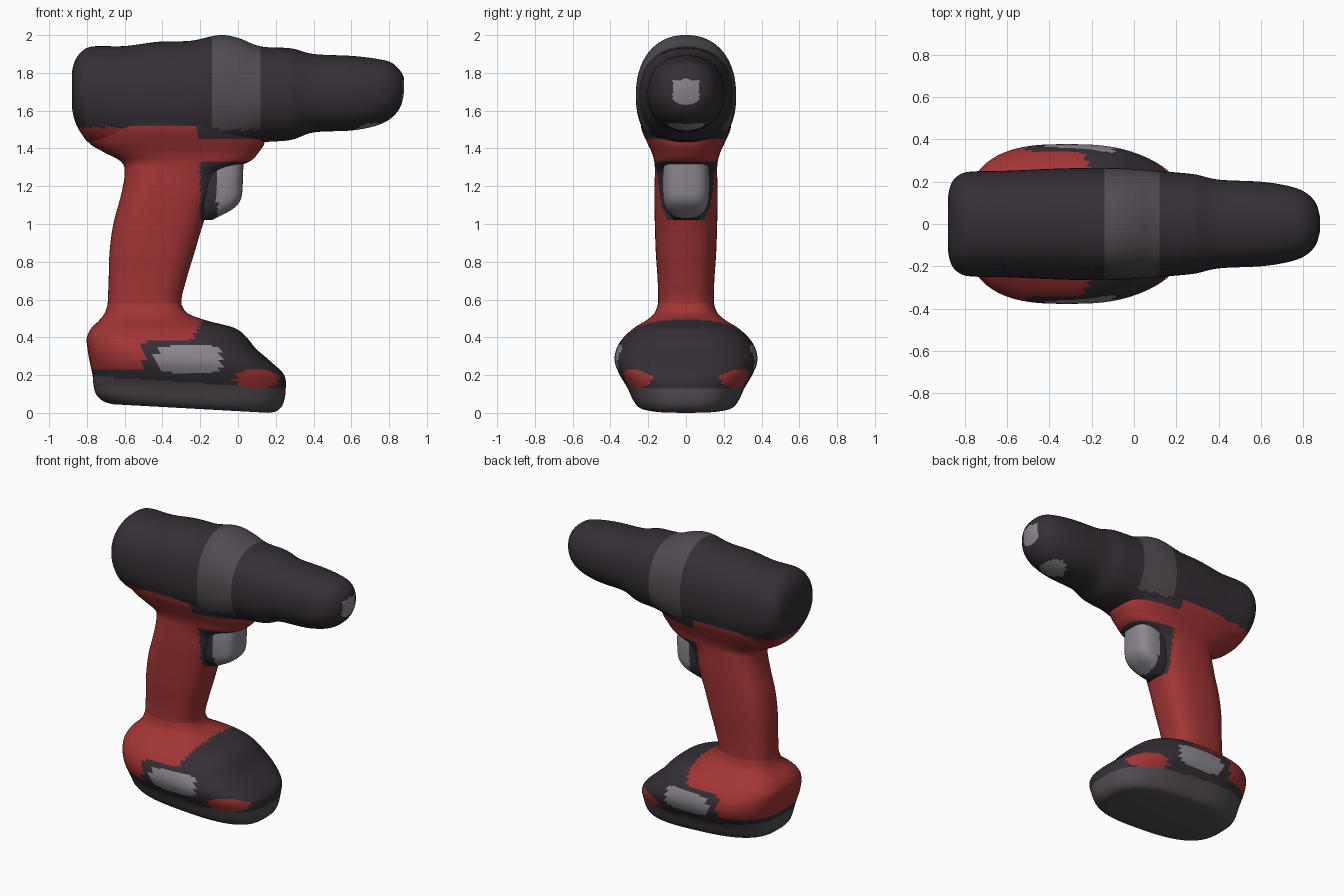
import bpy, bmesh, math

COLORS = {
    "red": (0.36, 0.035, 0.035, 1),
    "dark": (0.035, 0.028, 0.036, 1),
    "mid": (0.085, 0.072, 0.085, 1),
    "light": (0.26, 0.24, 0.27, 1),
}
NAMES = list(COLORS)
MATS = []
for n, c in COLORS.items():
    m = bpy.data.materials.new(n)
    m.diffuse_color = c
    MATS.append(m)


def smooth_path(rows, sub):
    """Catmull-Rom interpolation of section rows."""
    out = []
    for i in range(len(rows) - 1):
        p0, p1, p2 = rows[max(i - 1, 0)], rows[i], rows[i + 1]
        p3 = rows[min(i + 2, len(rows) - 1)]
        for k in range(sub):
            t = k / sub
            out.append([0.5 * (2 * b + (c - a) * t + (2 * a - 5 * b + 4 * c - d) * t * t
                               + (3 * b - a - 3 * c + d) * t ** 3)
                        for a, b, c, d in zip(p0, p1, p2, p3)])
    out.append(list(rows[-1]))
    return out


def spow(v, e):
    return math.copysign(abs(v) ** e, v)


def loft(name, axis, rows, expo, paint, sub=7, sides=80):
    """Rounded sections (position, low, high, half width, tilt) along x or z."""
    bm = bmesh.new()
    rings = []
    for pos, lo, hi, hw, tilt in smooth_path(rows, sub):
        ring = []
        for k in range(sides):
            a = 2 * math.pi * k / sides
            u = (lo + hi) / 2 + (hi - lo) / 2 * spow(math.cos(a), 2 / expo)
            y = hw * spow(math.sin(a), 2 / expo)
            co = (pos, y, u) if axis == "x" else (u, y, pos + tilt * (u - 0.17))
            ring.append(bm.verts.new(co))
        rings.append(ring)
    for a, b in zip(rings, rings[1:]):
        for k in range(sides):
            j = (k + 1) % sides
            bm.faces.new((a[k], a[j], b[j], b[k]))
    bm.faces.new(rings[0])
    bm.faces.new(rings[-1])
    bmesh.ops.recalc_face_normals(bm, faces=bm.faces)
    for f in bm.faces:
        f.smooth = True
        f.material_index = NAMES.index(paint(*f.calc_center_median()))
    me = bpy.data.meshes.new(name)
    bm.to_mesh(me)
    bm.free()
    for m in MATS:
        me.materials.append(m)
    ob = bpy.data.objects.new(name, me)
    bpy.context.collection.objects.link(ob)
    return ob


# Motor housing, gearbox and chuck
def paint_body(x, y, z):
    if z < (1.51 if x < -0.25 else 1.42) and x < 0.08:
        return "red"
    if x > 0.5 and z < 1.47 + 0.11 * (x - 0.3) + 0.02 * math.sin(20 * x):
        return "light"
    if x > 0.865 and abs(y) < 0.07 and z < 1.76:
        return "light"
    if -0.13 < x < 0.12 and z > 1.5:
        return "mid"
    return "dark"


loft("drill_body", "x", [
    (-0.88, 1.62, 1.80, 0.13, 0),
    (-0.865, 1.55, 1.86, 0.19, 0),
    (-0.83, 1.48, 1.91, 0.23, 0),
    (-0.77, 1.42, 1.94, 0.248, 0),
    (-0.60, 1.38, 1.942, 0.252, 0),
    (-0.42, 1.37, 1.965, 0.26, 0),
    (-0.25, 1.37, 1.97, 0.265, 0),
    (-0.10, 1.37, 2.0, 0.265, 0),
    (0.0, 1.39, 1.985, 0.26, 0),
    (0.12, 1.43, 1.94, 0.25, 0),
    (0.28, 1.445, 1.93, 0.236, 0),
    (0.40, 1.485, 1.90, 0.21, 0),
    (0.60, 1.495, 1.89, 0.20, 0),
    (0.73, 1.52, 1.875, 0.18, 0),
    (0.81, 1.56, 1.855, 0.15, 0),
    (0.86, 1.62, 1.81, 0.10, 0),
    (0.88, 1.70, 1.77, 0.035, 0),
], 2.2, paint_body)


# Grip flaring into the collar under the housing
def paint_grip(x, y, z):
    if x > -0.2 and 1.03 < z < 1.33:
        return "dark"
    if x > -0.22 and z > 1.45:
        return "dark"
    return "dark" if z > 1.52 else "red"


loft("grip", "z", [
    (0.44, -0.70, -0.27, 0.155, 0),
    (0.58, -0.69, -0.30, 0.148, 0),
    (0.70, -0.685, -0.275, 0.15, 0),
    (0.85, -0.68, -0.23, 0.16, 0),
    (1.00, -0.66, -0.185, 0.165, 0),
    (1.15, -0.62, -0.13, 0.168, 0),
    (1.27, -0.60, -0.08, 0.165, 0),
    (1.33, -0.62, 0.06, 0.168, 0),
    (1.38, -0.71, 0.11, 0.182, 0),
    (1.43, -0.79, 0.14, 0.205, 0),
    (1.50, -0.82, 0.14, 0.235, 0),
    (1.56, -0.82, 0.12, 0.235, 0),
    (1.62, -0.76, 0.05, 0.19, 0),
], 2.7, paint_grip)

# Trigger
loft("trigger", "z", [
    (1.02, -0.24, -0.14, 0.06, 0),
    (1.055, -0.25, -0.07, 0.09, 0),
    (1.09, -0.25, -0.015, 0.11, 0),
    (1.14, -0.25, 0.018, 0.122, 0),
    (1.23, -0.25, 0.026, 0.125, 0),
    (1.30, -0.25, 0.028, 0.12, 0),
    (1.38, -0.25, 0.03, 0.11, 0),
], 3.0, lambda x, y, z: "light" if x > -0.11 else "dark")


# Battery foot with grey side latch
def paint_base(x, y, z):
    if z < 0.16 - 0.07 * (x + 0.26):
        return "mid"
    lx, lz = (x + 0.26) / 0.17, (z - 0.285) / 0.075
    if abs(y) > 0.25 and lx ** 4 + lz ** 4 < 1:
        return "light"
    if abs(y) > 0.17 and ((x - 0.1) / 0.12) ** 2 + ((z - 0.18) / 0.05) ** 2 < 1:
        return "red"
    if x < -0.5 or (z > 0.385 and x < -0.18 - 0.6 * (0.5 - z)):
        return "red" if z > 0.23 else "dark"
    return "dark"


loft("battery_base", "z", [
    (0.0, -0.66, 0.16, 0.20, -0.055),
    (0.012, -0.71, 0.205, 0.25, -0.055),
    (0.05, -0.75, 0.238, 0.28, -0.05),
    (0.12, -0.765, 0.252, 0.31, -0.03),
    (0.20, -0.77, 0.245, 0.35, 0),
    (0.27, -0.785, 0.175, 0.377, 0),
    (0.34, -0.797, 0.095, 0.368, 0),
    (0.40, -0.80, 0.045, 0.33, 0),
    (0.45, -0.775, -0.02, 0.275, 0),
    (0.49, -0.735, -0.17, 0.21, 0),
    (0.53, -0.705, -0.27, 0.166, 0),
    (0.59, -0.685, -0.305, 0.145, 0),
], 2.8, paint_base)
